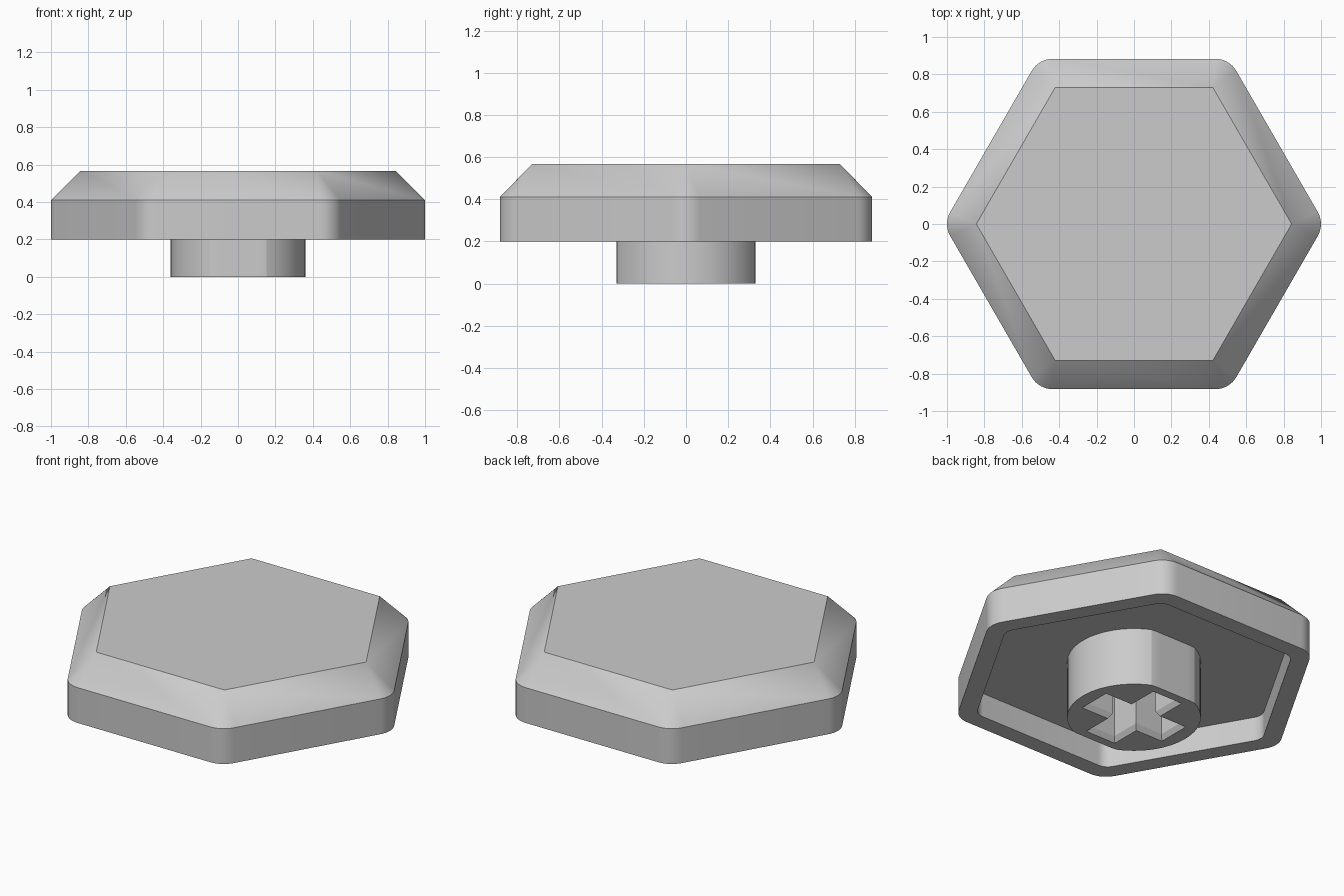
import bpy
import bmesh
from math import cos, sin, pi, radians

cube = bpy.data.objects.get("Cube")
if cube:
    bpy.data.objects.remove(cube, do_unlink=True)

# Single matte grey plastic
grey = bpy.data.materials.new("grey_plastic")
grey.use_nodes = True
grey.diffuse_color = (0.6, 0.6, 0.6, 1)
grey.node_tree.nodes["Principled BSDF"].inputs["Base Color"].default_value = (0.6, 0.6, 0.6, 1)


def hexagon(apothem, fillet, steps=8):
    """Hexagon with rounded corners; fillet 0 gives sharp corners."""
    reach = (apothem - fillet) / cos(pi / 6)
    points = []
    for corner in range(6):
        a = corner * pi / 3
        for i in range(steps + 1):
            t = a + (i / steps - 0.5) * pi / 3
            points.append((reach * cos(a) + fillet * cos(t),
                           reach * sin(a) + fillet * sin(t)))
    return points


def flatted_circle(radius, flat, segments=72):
    """Circle trimmed by two flats facing front and back."""
    points = []
    for i in range(segments):
        a = 2 * pi * i / segments
        points.append((radius * cos(a), max(-flat, min(flat, radius * sin(a)))))
    return points


def cross(length, width):
    """Plus-shaped outline from arm half-length and half-width."""
    arm = [(length, -width), (length, width), (width, width)]
    points = []
    for _ in range(4):
        points += arm
        arm = [(-y, x) for x, y in arm]
    return points


def ring(bm, outline, z):
    return [bm.verts.new((x, y, z)) for x, y in outline]


def bridge(bm, rings):
    for low, high in zip(rings, rings[1:]):
        n = len(low)
        for i in range(n):
            j = (i + 1) % n
            bm.faces.new((low[i], low[j], high[j], high[i]))


def finish(bm, name):
    bmesh.ops.remove_doubles(bm, verts=bm.verts, dist=0.0005)
    bmesh.ops.recalc_face_normals(bm, faces=bm.faces)
    mesh = bpy.data.meshes.new(name)
    bm.to_mesh(mesh)
    bm.free()
    mesh.materials.append(grey)
    obj = bpy.data.objects.new(name, mesh)
    bpy.context.collection.objects.link(obj)
    bpy.ops.object.select_all(action='DESELECT')
    obj.select_set(True)
    bpy.context.view_layer.objects.active = obj
    bpy.ops.object.shade_smooth_by_angle(angle=radians(20))


# Cap: bevelled hexagonal shell with a shallow recess underneath
outer, inner = hexagon(0.883, 0.13), hexagon(0.783, 0.08)
bm = bmesh.new()
shell = [ring(bm, hexagon(0.73, 0), 0.567), ring(bm, outer, 0.41), ring(bm, outer, 0.2),
         ring(bm, inner, 0.2), ring(bm, inner, 0.345)]
bridge(bm, shell)
bm.faces.new(shell[0])
bm.faces.new(shell[-1])
finish(bm, "hexagonal_cap")

# Stem: flatted post with a cross socket that has a chamfered mouth
bm = bmesh.new()
profile = flatted_circle(0.36, 0.33)
post = [ring(bm, profile, 0), ring(bm, profile, 0.355)]
socket = [ring(bm, cross(0.28, 0.1), 0), ring(bm, cross(0.262, 0.082), 0.03),
          ring(bm, cross(0.262, 0.082), 0.34)]
bridge(bm, post)
bridge(bm, socket)
bm.faces.new(post[1])
bm.faces.new(socket[-1])
rim = [e for e in bm.edges if all(v.co.z < 0.001 for v in e.verts)]
bmesh.ops.triangle_fill(bm, edges=rim, use_beauty=True)
finish(bm, "stem")
